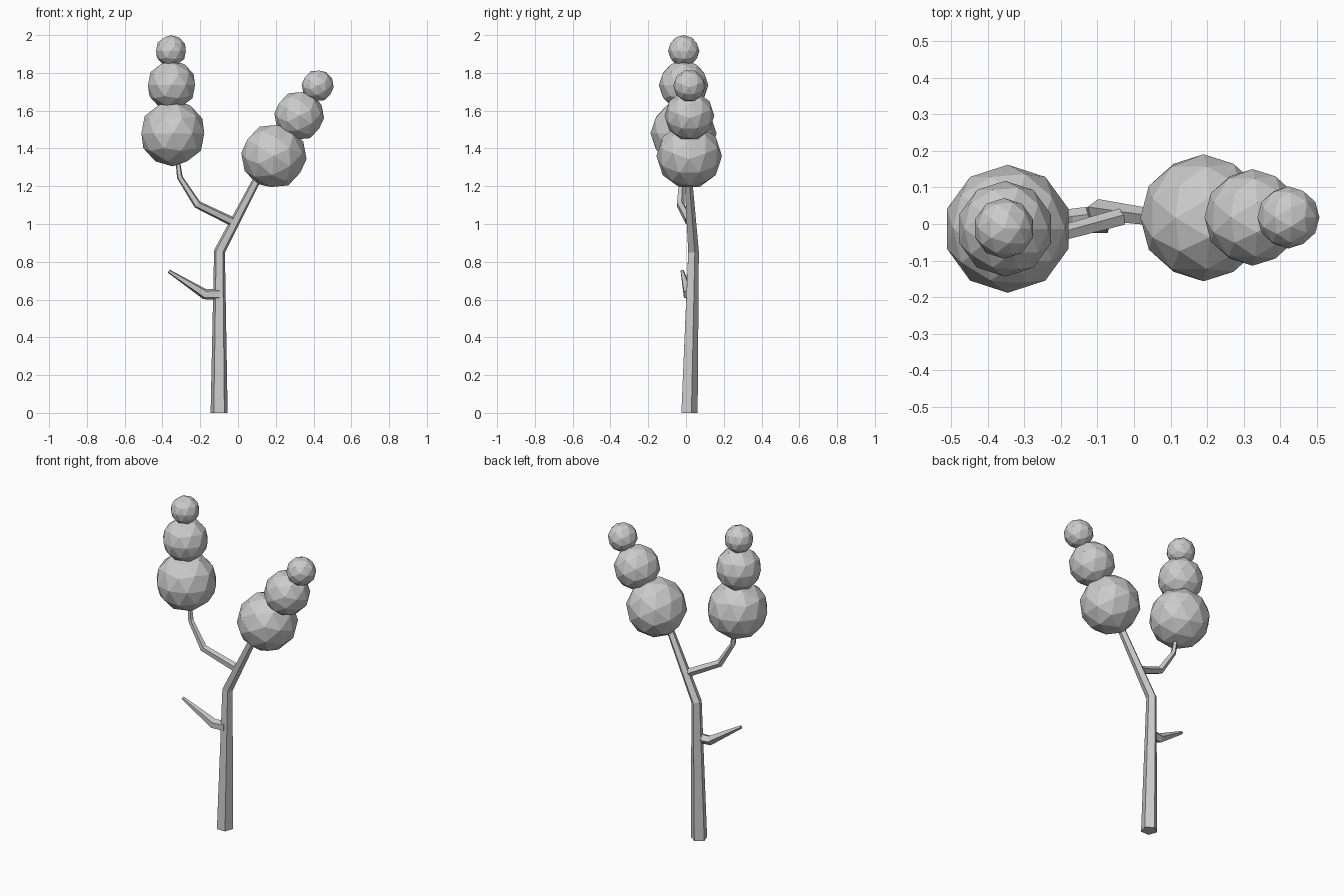
import bpy, bmesh
from math import cos, sin, tau, radians
from mathutils import Vector

if "Cube" in bpy.data.objects:
    bpy.data.objects.remove(bpy.data.objects["Cube"])


def limb(name, path, sides=5):
    """Tapered, mitred limb through (x, y, z, radius) points, flat side to the front."""
    pts = [Vector(p[:3]) for p in path]
    bm = bmesh.new()
    rings = []
    for i, p in enumerate(pts):
        t = Vector()
        if i > 0:
            t += (p - pts[i - 1]).normalized()
        if i < len(pts) - 1:
            t += (pts[i + 1] - p).normalized()
        if p.z == 0:
            t = Vector((0, 0, 1))  # keep the base level with the ground
        t.normalize()
        side = Vector((0, 1, 0)).cross(t).normalized()
        back = t.cross(side)
        r = path[i][3]
        rings.append([bm.verts.new(p + r * (back * cos(a) + side * sin(a)))
                      for a in (tau * k / sides for k in range(sides))])
    for lo, hi in zip(rings, rings[1:]):
        for k in range(sides):
            n = (k + 1) % sides
            bm.faces.new((lo[k], lo[n], hi[n], hi[k]))
    bm.faces.new(rings[0])
    bm.faces.new(rings[-1])
    bmesh.ops.recalc_face_normals(bm, faces=bm.faces)
    mesh = bpy.data.meshes.new(name)
    bm.to_mesh(mesh)
    bm.free()
    bpy.context.collection.objects.link(bpy.data.objects.new(name, mesh))


def foliage(name, balls, tilt):
    """Stack of low-poly leaf balls, leaning sideways by tilt degrees."""
    for i, (x, y, z, r) in enumerate(balls, 1):
        bpy.ops.mesh.primitive_ico_sphere_add(
            subdivisions=2, radius=r, location=(x, y, z), rotation=(0, radians(tilt), 0))
        bpy.context.object.name = f"{name}_{i}"


# Trunk, bending right into the leaning foliage
limb("trunk", [(-0.10, 0.014, 0, 0.0475), (-0.098, 0.037, 0.855, 0.031),
               (0.09, 0.012, 1.215, 0.023), (0.17, 0.012, 1.35, 0.02)])

# Upper branch, curving up into the upright foliage
limb("upper_branch", [(-0.035, 0.018, 1.015, 0.025), (-0.215, -0.03, 1.103, 0.022),
                      (-0.308, -0.022, 1.247, 0.016), (-0.325, -0.013, 1.38, 0.011)])

# Bare twig low on the trunk
limb("twig", [(-0.10, 0.02, 0.628, 0.03), (-0.175, 0.012, 0.628, 0.029),
              (-0.366, -0.02, 0.75, 0.01)])

# Leaf balls
foliage("left_foliage", [(-0.345, -0.013, 1.48, 0.175), (-0.352, -0.013, 1.735, 0.131),
                         (-0.355, -0.012, 1.917, 0.083)], 0)
foliage("right_foliage", [(0.19, 0.017, 1.36, 0.1735), (0.324, 0.018, 1.573, 0.132),
                          (0.422, 0.018, 1.732, 0.085)], 32)
